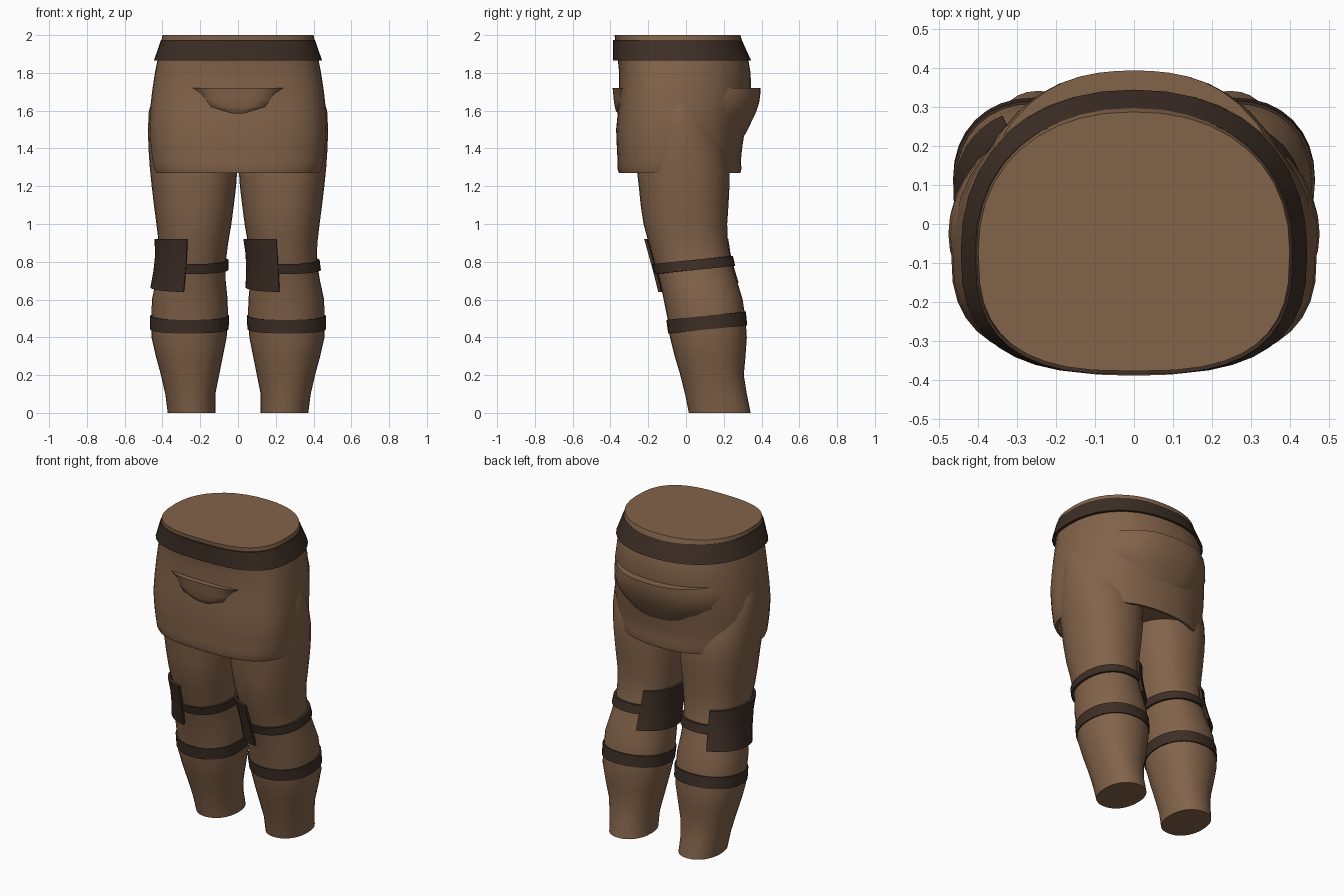
import bpy, bmesh, math

if "Cube" in bpy.data.objects:
    bpy.data.objects.remove(bpy.data.objects["Cube"])

def material(name, rgb):
    m = bpy.data.materials.new(name)
    m.diffuse_color = (*rgb, 1)
    m.use_nodes = True
    m.node_tree.nodes["Principled BSDF"].inputs["Base Color"].default_value = m.diffuse_color
    return m

CLOTH = material("brown cloth", (0.225, 0.125, 0.068))
LEATHER = material("dark leather", (0.047, 0.028, 0.019))

def lerp_rows(rows, z):
    """Interpolate rows (z, a, b, ...) sorted by rising z."""
    z = min(max(z, rows[0][0]), rows[-1][0])
    for p, q in zip(rows, rows[1:]):
        if z <= q[0]:
            t = (z - p[0]) / (q[0] - p[0])
            return [a + (b - a) * t for a, b in zip(p[1:], q[1:])]

def skin(name, rows, mat, closed=True, caps=True, wrap=False, angle=40):
    """Surface through rows of points; wrap also joins the last row to the first."""
    bm = bmesh.new()
    vs = [[bm.verts.new(p) for p in r] for r in rows]
    n = len(rows[0])
    pairs = list(zip(vs, vs[1:])) + ([(vs[-1], vs[0])] if wrap else [])
    for a, b in pairs:
        for i in range(n if closed else n - 1):
            j = (i + 1) % n
            bm.faces.new((a[i], a[j], b[j], b[i]))
    if caps and closed:
        bm.faces.new(vs[0])
        bm.faces.new(vs[-1])
    elif caps and wrap:
        bm.faces.new([r[0] for r in vs])
        bm.faces.new([r[-1] for r in vs])
    bmesh.ops.recalc_face_normals(bm, faces=bm.faces)
    me = bpy.data.meshes.new(name)
    bm.to_mesh(me)
    bm.free()
    me.materials.append(mat)
    ob = bpy.data.objects.new(name, me)
    bpy.context.collection.objects.link(ob)
    bpy.ops.object.select_all(action='DESELECT')
    ob.select_set(True)
    bpy.context.view_layer.objects.active = ob
    bpy.ops.object.shade_smooth_by_angle(angle=math.radians(angle))
    return ob

# Hips: z, half width, front y, back y
YC, N_FRONT, N_BACK = -0.07, 2.8, 2.2
HIPS = [(1.27, .438, -.355, .288), (1.295, .448, -.363, .294), (1.33, .455, -.362, .29),
        (1.40, .464, -.366, .297), (1.50, .470, -.370, .312), (1.60, .466, -.360, .332),
        (1.70, .455, -.355, .345), (1.80, .440, -.354, .342), (1.86, .428, -.360, .332),
        (1.93, .412, -.370, .31), (2.00, .400, -.378, .288)]

def hip_ring(z, rx, yf, yb, n=40):
    pts = []
    for i in range(n):
        a = 2 * math.pi * i / n
        c, s = math.cos(a), math.sin(a)
        e = 2 / (N_BACK if s > 0 else N_FRONT)
        ry = yb - YC if s > 0 else YC - yf
        pts.append((math.copysign(abs(c) ** e, c) * rx,
                    YC + math.copysign(abs(s) ** e, s) * ry, z))
    return pts

def hip_y(x, z, back):
    rx, yf, yb = lerp_rows(HIPS, z)
    n = N_BACK if back else N_FRONT
    k = max(0, 1 - min(1, abs(x) / rx) ** n) ** (1 / n)
    return YC + ((yb - YC) if back else (yf - YC)) * k

underside = [hip_ring(1.31, .40, -.32, .25), hip_ring(1.27, .425, -.342, .275)]
skin("hip_skirt", underside + [hip_ring(*h) for h in HIPS], CLOTH)

# Belt flaring towards its lower edge
belt = [(1.975, .408, -.387, .295), (1.865, .445, -.387, .345),
        (1.865, .42, -.35, .32), (1.975, .39, -.36, .28)]
skin("belt", [hip_ring(*b) for b in belt], LEATHER, caps=False, wrap=True)

# Folded pouches draped on the front and back: z, half width, bulge
def pouch(name, rows, back):
    out = 1 if back else -1
    n = 16
    pts = []
    for k, (z, w, bulge) in enumerate([rows[0]] + rows):
        row = []
        for i in range(n + 1):
            u = 2 * i / n - 1
            x = u * w
            d = -.03 if k == 0 else -.012 + (bulge + .012) * (1 - u ** 4)
            row.append((x, hip_y(x, z, back) + out * d, z))
        pts.append(row)
    skin(name, pts, CLOTH, closed=False, caps=False)

pouch("front_pouch", [(1.72, .26, .034), (1.69, .21, .03), (1.66, .19, .026),
                      (1.62, .16, .018), (1.60, .09, .012), (1.575, .02, -.01)], False)
pouch("back_pouch", [(1.72, .36, .05), (1.69, .385, .05), (1.64, .40, .05), (1.58, .37, .038),
                     (1.54, .30, .026), (1.49, .20, .012), (1.44, .09, -.012)], True)

# Legs: z, inner x, outer x, front y, back y
LEG = [(0, .12, .372, .015, .342), (.1, .12, .385, -.005, .322), (.2, .10, .408, -.03, .306),
       (.3, .08, .435, -.06, .315), (.4, .06, .458, -.085, .322), (.5, .053, .458, -.098, .315),
       (.6, .055, .456, -.118, .30), (.7, .065, .434, -.14, .27), (.8, .065, .418, -.17, .24),
       (.9, .052, .42, -.198, .222), (1.0, .035, .432, -.225, .218), (1.1, .022, .445, -.24, .225),
       (1.2, .01, .457, -.25, .23), (1.3, .003, .467, -.262, .23), (1.4, .003, .474, -.25, .21),
       (1.5, .01, .477, -.22, .17), (1.6, .03, .472, -.19, .13), (1.7, .06, .44, -.15, .09)]

def leg_point(a, z, side, off=0.0):
    """Point on the leg at azimuth a, pushed outwards by off."""
    xi, xo, yf, yb = lerp_rows(LEG, z)
    c, s = math.cos(a), math.sin(a)
    e = .92
    return (side * (xi + xo) / 2 + math.copysign(abs(c) ** e, c) * ((xo - xi) / 2 + off),
            (yf + yb) / 2 + math.copysign(abs(s) ** e, s) * ((yb - yf) / 2 + off), z)

N = 32
CIRCLE = [2 * math.pi * i / N for i in range(N)]

def strap(name, side, zc, rise, half, off):
    """Tilted band around the leg, higher at the back."""
    rows = []
    for h, o in ((-half, off), (half, off), (half, -.02), (-half, -.02)):
        rows.append([leg_point(a, zc + rise * math.sin(a) + h, side, o) for a in CIRCLE])
    skin(name, rows, LEATHER, caps=False, wrap=True)

def knee_pad(name, side):
    """Plate wrapping the -x half of the leg from front to back."""
    angles = [math.radians(113 + (262 - 113) * i / 16) for i in range(17)]
    rows = []
    for t, off in ((0, .020), (.33, .02), (.67, .022), (1, .022),
                   (1, .004), (.67, .004), (.33, .004), (0, .004)):
        row = []
        for a in angles:
            low = .665 + .025 * math.sin(a)
            row.append(leg_point(a, .92 + (low - .92) * t, side, off))
        rows.append(row)
    skin(name, rows, LEATHER, closed=False, caps=True, wrap=True)

for side, label in ((-1, "left"), (1, "right")):
    skin(label + "_leg", [[leg_point(a, r[0], side) for a in CIRCLE] for r in LEG], CLOTH)
    strap(label + "_knee_strap", side, .783, .022, .026, .014)
    strap(label + "_calf_strap", side, .478, .022, .036, .007)
    knee_pad(label + "_knee_pad", side)
